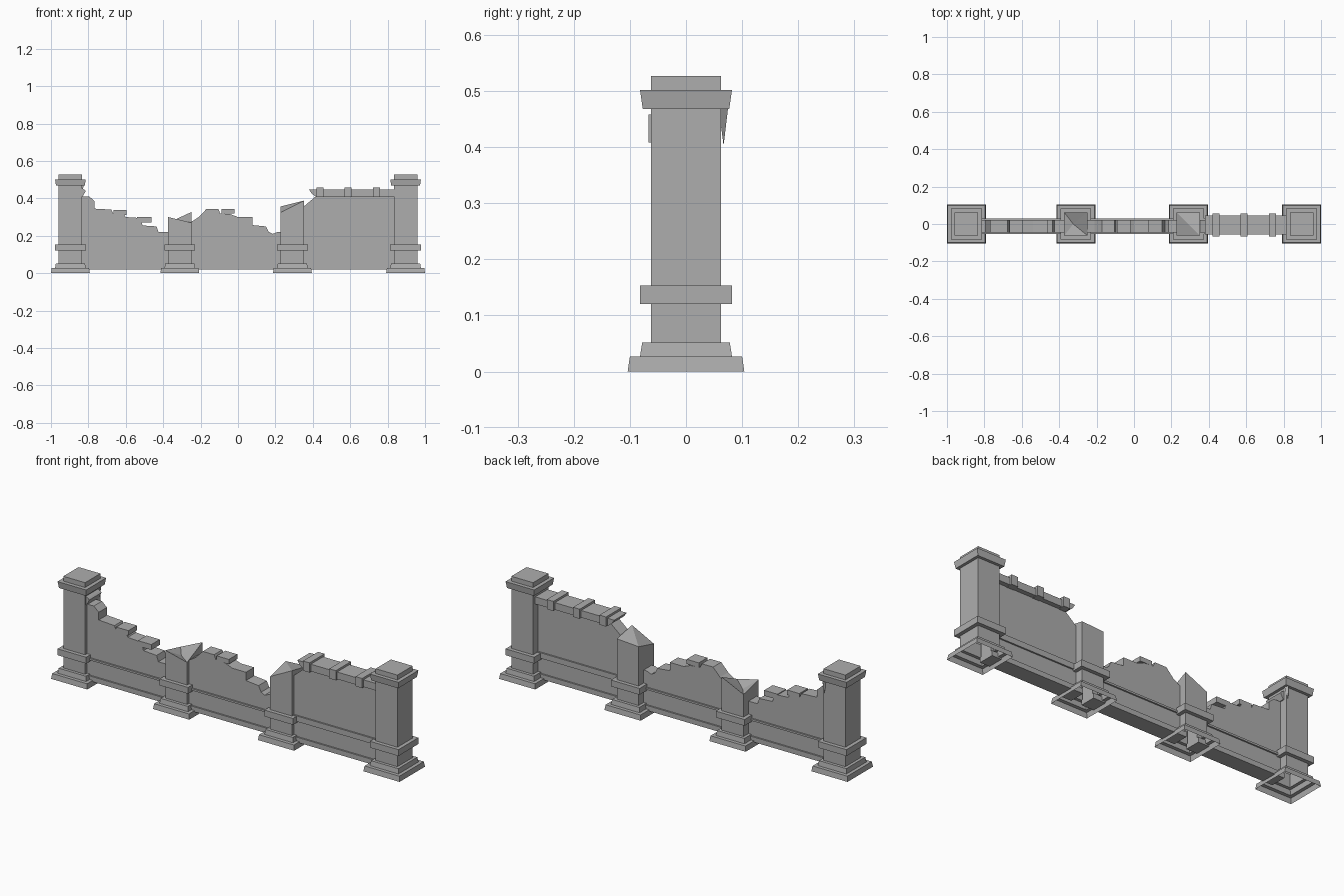
import bpy
import bmesh

cube = bpy.data.objects.get("Cube")
if cube:
    bpy.data.objects.remove(cube, do_unlink=True)

stone = bpy.data.materials.new("grey_stone")
stone.use_nodes = True
GREY = (0.42, 0.42, 0.42, 1)
stone.diffuse_color = GREY
stone.node_tree.nodes["Principled BSDF"].inputs["Base Color"].default_value = GREY


def finish(name, bm):
    bmesh.ops.recalc_face_normals(bm, faces=bm.faces)
    mesh = bpy.data.meshes.new(name)
    bm.to_mesh(mesh)
    bm.free()
    mesh.materials.append(stone)
    obj = bpy.data.objects.new(name, mesh)
    bpy.context.collection.objects.link(obj)
    return obj


def block(name, x0, x1, y0, y1, z0, z1):
    bm = bmesh.new()
    bmesh.ops.create_cube(bm, size=1)
    for v in bm.verts:
        v.co = (x1 if v.co.x > 0 else x0, y1 if v.co.y > 0 else y0,
                z1 if v.co.z > 0 else z0)
    return finish(name, bm)


def slab(name, outline, y0, y1):
    """Extrude an x-z outline through the wall thickness."""
    bm = bmesh.new()
    face = bm.faces.new([bm.verts.new((x, y0, z)) for x, z in outline])
    out = bmesh.ops.extrude_face_region(bm, geom=[face])
    for v in out["geom"]:
        if isinstance(v, bmesh.types.BMVert):
            v.co.y = y1
    return finish(name, bm)


def pillar(name, x, profile, corners=None, centre=None):
    """Square loft, open underneath; a broken top has its own corner heights."""
    bm = bmesh.new()
    signs = [(-1, -1), (1, -1), (1, 1), (-1, 1)]
    rings = [[bm.verts.new((x + sx * r, sy * r, z)) for sx, sy in signs]
             for r, z in profile]
    for low, high in zip(rings, rings[1:]):
        for i in range(4):
            j = (i + 1) % 4
            bm.faces.new((low[i], low[j], high[j], high[i]))
    top = rings[-1]
    if corners:
        for v, z in zip(top, corners):
            v.co.z = z
    if centre:
        tip = bm.verts.new(centre)
        for i in range(4):
            bm.faces.new((top[i], top[(i + 1) % 4], tip))
    elif corners:
        bm.faces.new((top[0], top[1], top[3]))
        bm.faces.new((top[1], top[2], top[3]))
    else:
        bm.faces.new(top)
    return finish(name, bm)


# Pillars: stepped foot, shaft, belt, then a cap or a broken end
S = 0.0625
foot = [(0.104, 0), (0.1, 0.027), (0.082, 0.027), (0.078, 0.052), (S, 0.052),
        (S, 0.12), (0.082, 0.12), (0.082, 0.153), (S, 0.153)]
cap = [(S, 0.468), (0.077, 0.468), (0.082, 0.502), (S, 0.502), (S, 0.527)]
pillar("right_end_pillar", -0.896, foot + cap)
pillar("left_end_pillar", 0.896, foot + cap)
pillar("right_broken_pillar", -0.311, foot + [(S, 0.3)],
       (0.3, 0.27, 0.327, 0.27), (-0.325, 0, 0.262))
pillar("left_broken_pillar", 0.291, foot + [(S, 0.35)],
       (0.325, 0.388, 0.365, 0.357))

# Wall panels with crumbled upper edges
Y0, Y1 = -0.046, 0.021
tops = {
    "right_wall": (-0.85, -0.35, [
        (-0.85, 0.41), (-0.795, 0.41), (-0.767, 0.385), (-0.767, 0.345),
        (-0.677, 0.34), (-0.665, 0.315), (-0.61, 0.315), (-0.6, 0.3),
        (-0.525, 0.295), (-0.51, 0.255), (-0.435, 0.25), (-0.425, 0.22),
        (-0.35, 0.22)]),
    "middle_wall": (-0.28, 0.26, [
        (-0.28, 0.255), (-0.21, 0.3), (-0.17, 0.342), (-0.105, 0.342),
        (-0.095, 0.32), (-0.04, 0.315), (0, 0.3), (0.078, 0.3),
        (0.078, 0.257), (0.15, 0.25), (0.165, 0.22), (0.185, 0.21),
        (0.21, 0.22), (0.26, 0.22)]),
    "left_wall": (0.32, 0.85, [
        (0.32, 0.34), (0.35, 0.355), (0.415, 0.41), (0.85, 0.41)]),
}
for name, (x0, x1, edge) in tops.items():
    slab(name, [(x0, 0.025)] + edge + [(x1, 0.025)], Y0, Y1)
    ledge = 0.156 if name == "left_wall" else 0.137
    block(name + "_belt", x0, x1, Y0 - 0.008, Y1 + 0.008, 0.127, ledge)
    block(name + "_plinth", x0, x1, Y0 - 0.008, Y1 + 0.008, 0.02, 0.046)

# Loose bricks left on the crumbled edges
bricks = [(-0.665, -0.595, 0.312, 0.337), (-0.54, -0.463, 0.272, 0.3),
          (-0.088, -0.018, 0.318, 0.342)]
for i, (x0, x1, z0, z1) in enumerate(bricks):
    block(f"loose_brick_{i + 1}", x0, x1, Y0 - 0.003, Y1, z0, z1)

# Coping with raised bands on the intact panel
slab("coping", [(0.415, 0.41), (0.85, 0.41), (0.85, 0.447), (0.38, 0.447),
                (0.395, 0.425)], -0.056, 0.045)
for i, x in enumerate((0.438, 0.589, 0.74)):
    block(f"coping_band_{i + 1}", x - 0.019, x + 0.019, -0.067, 0.057, 0.408, 0.458)

# Torn coping stub and splinter beside the end pillar
slab("coping_stub", [(-0.85, 0.405), (-0.83, 0.41), (-0.814, 0.44), (-0.822, 0.447),
                     (-0.85, 0.465)], -0.056, 0.045)
bm = bmesh.new()
base = [bm.verts.new(p) for p in
        ((-0.85, 0.058, 0.47), (-0.825, 0.058, 0.47), (-0.835, 0.075, 0.47))]
tip = bm.verts.new((-0.84, 0.067, 0.403))
bm.faces.new(base)
for i in range(3):
    bm.faces.new((base[i], base[(i + 1) % 3], tip))
finish("stone_splinter", bm)
